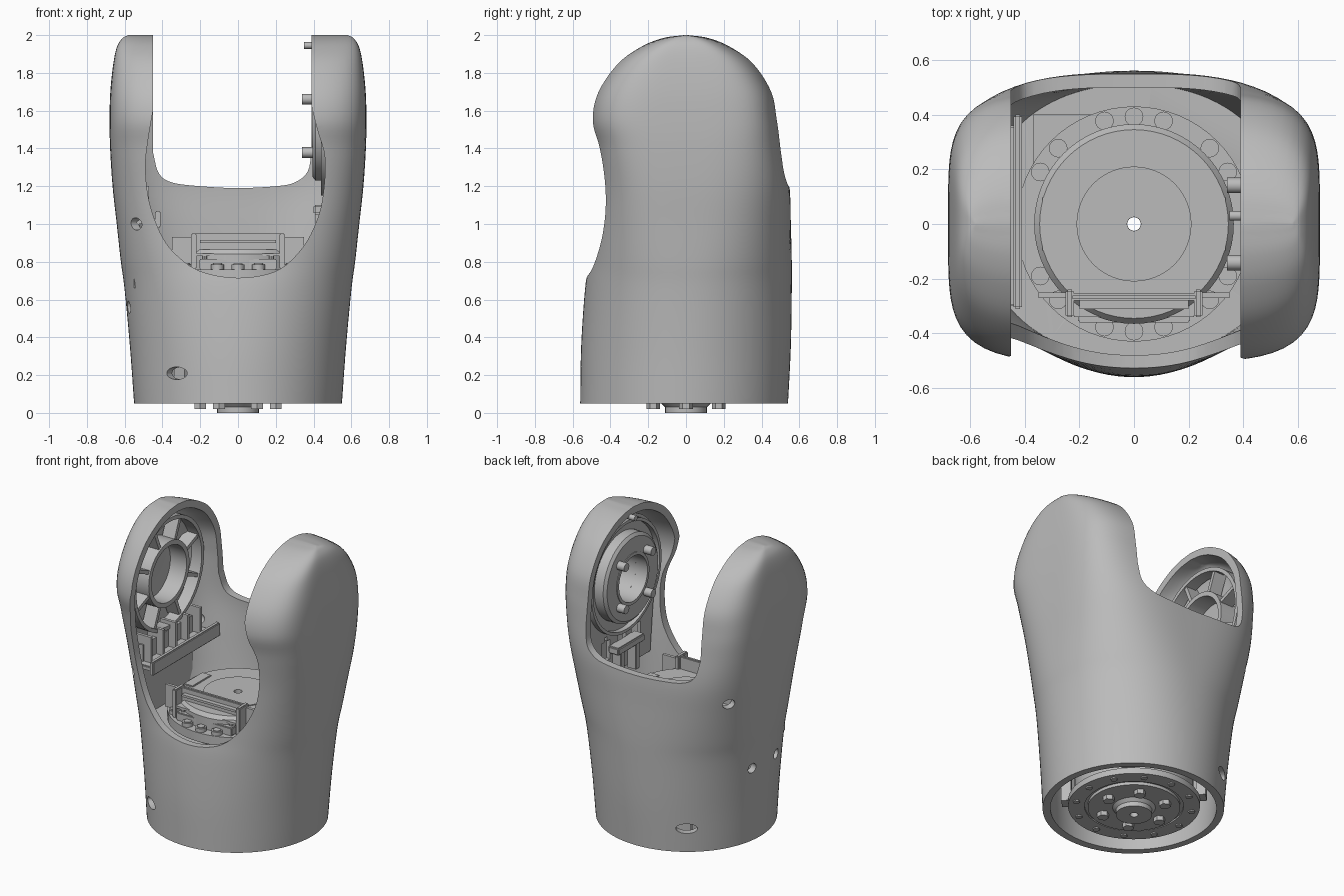
import bpy, bmesh, math
from mathutils import Matrix, Vector

if "Cube" in bpy.data.objects:
    bpy.data.objects.remove(bpy.data.objects["Cube"])

grey = bpy.data.materials.new("satin grey")
grey.use_nodes = True
grey.diffuse_color = (0.5, 0.5, 0.5, 1)
grey.node_tree.nodes["Principled BSDF"].inputs["Base Color"].default_value = grey.diffuse_color

AXIS_Z = 1.52                     # height of the arm pivot
TO_X = Matrix.Rotation(math.pi / 2, 4, 'Y')


def make(name, bm):
    bmesh.ops.recalc_face_normals(bm, faces=bm.faces)
    mesh = bpy.data.meshes.new(name)
    bm.to_mesh(mesh)
    bm.free()
    mesh.materials.append(grey)
    ob = bpy.data.objects.new(name, mesh)
    bpy.context.collection.objects.link(ob)
    return ob


def activate(ob):
    bpy.ops.object.select_all(action='DESELECT')
    ob.select_set(True)
    bpy.context.view_layer.objects.active = ob


def smooth(ob, angle=32):
    activate(ob)
    bpy.ops.object.shade_smooth_by_angle(angle=math.radians(angle))
    return ob


def cut(ob, cutter):
    cutter.hide_render = True
    mod = ob.modifiers.new("cut", 'BOOLEAN')
    mod.operation, mod.solver, mod.object = 'DIFFERENCE', 'EXACT', cutter
    activate(ob)
    bpy.ops.object.modifier_apply(modifier=mod.name)
    bpy.data.objects.remove(cutter)


def spline(points, steps):
    """Smooth curve through the given points."""
    p = [Vector(q) for q in points]
    p = [2 * p[0] - p[1]] + p + [2 * p[-1] - p[-2]]
    out = []
    for a, b, c, d in zip(p, p[1:], p[2:], p[3:]):
        for i in range(steps):
            t = i / steps
            out.append(b + (c - a) * (t / 2) + (2 * a - 5 * b + 4 * c - d) * (t * t / 2)
                       + (3 * b - a - 3 * c + d) * (t ** 3 / 2))
    return out + [p[-2]]


def skin(name, rings, closed_loop=False):
    """Joins equal rings of points into a tube with caps, or into a closed ring."""
    bm = bmesh.new()
    rows = [[bm.verts.new(v) for v in ring] for ring in rings]
    pairs = list(zip(rows, rows[1:])) + ([(rows[-1], rows[0])] if closed_loop else [])
    for lo, hi in pairs:
        for j in range(len(lo)):
            k = (j + 1) % len(lo)
            bm.faces.new((lo[j], lo[k], hi[k], hi[j]))
    if not closed_loop:
        bm.faces.new(rows[0])
        bm.faces.new(rows[-1])
    return make(name, bm)


def lathe(name, profile, matrix=Matrix(), seg=64):
    """Turns a closed (radius, height) profile about z."""
    rings = []
    for i in range(seg):
        a = 2 * math.pi * i / seg
        rings.append([matrix @ Vector((r * math.cos(a), r * math.sin(a), h)) for r, h in profile])
    return smooth(skin(name, rings, True))


def tube(name, r0, r1, h0, h1, matrix=Matrix()):
    return lathe(name, [(r0, h0), (r1, h0), (r1, h1), (r0, h1)], matrix)


def box(name, lo, hi, matrix=Matrix(), bevel=0.0):
    bm = bmesh.new()
    bmesh.ops.create_cube(bm, size=1)
    lo, hi = Vector(lo), Vector(hi)
    for v in bm.verts:
        v.co = (lo + hi) / 2 + Vector(a * b for a, b in zip(v.co, hi - lo))
    if bevel:
        bmesh.ops.bevel(bm, geom=bm.edges[:], offset=bevel, segments=2, affect='EDGES')
    bm.transform(matrix)
    return make(name, bm)


def pins(name, spots, radius, length, matrix=Matrix(), seg=16):
    """Several round pins standing on the given spots."""
    bm = bmesh.new()
    for s in spots:
        bmesh.ops.create_cone(bm, cap_ends=True, segments=seg, radius1=radius, radius2=radius, depth=length,
                              matrix=matrix @ Matrix.Translation(s))
    return smooth(make(name, bm))


def circle(count, r, h, start=0.0):
    return [(r * math.cos(start + 2 * math.pi * i / count), r * math.sin(start + 2 * math.pi * i / count), h)
            for i in range(count)]


def section(z, xw, yf, yb, n, seg=112):
    ring = []
    for i in range(seg):
        c, s = math.cos(2 * math.pi * i / seg), math.sin(2 * math.pi * i / seg)
        r = (abs(c) ** n + abs(s) ** n) ** (-1 / n)
        ring.append((xw * r * c, (yb if s > 0 else yf) * r * s, z))
    return ring


# Outer shell: height, half width, front depth, back depth, squareness
stations = spline([(.05, .55, .56, .54, 2), (.35, .572, .555, .555, 2.05), (.65, .6, .535, .56, 2.2),
                   (.8, .62, .513, .56, 2.4), (1, .642, .488, .555, 2.8), (1.2, .664, .474, .548, 3.3),
                   (1.4, .677, .482, .515, 4), (1.55, .68, .505, .49, 4.5), (1.7, .676, .472, .46, 4.5),
                   (1.85, .66, .367, .362, 4.5), (1.94, .64, .24, .235, 4.5), (1.985, .61, .123, .12, 4.5),
                   (2, .58, .01, .01, 4.5)], 5)
shell = skin("shell", [section(*s) for s in stations])
inner = [section(AXIS_Z + (z - AXIS_Z) * .9 if z > AXIS_Z else z, w - .045, f * .91, b * .91, n)
         for z, w, f, b, n in stations]
inner.insert(0, [(x, y, -.1) for x, y, z in inner[0]])
cut(shell, skin("shell_hollow", inner))

# Open fork between the two arms, deeper at the front
front_edge = [(-.45, 1.6), (-.475, 1.45), (-.49, 1.3), (-.47, 1.12), (-.41, .95), (-.33, .84), (-.2, .75),
              (0, .715), (.2, .75), (.33, .86), (.41, 1), (.45, 1.15), (.46, 1.35), (.42, 1.5), (.39, 1.62)]
back_edge = [(-.45, 1.38), (-.42, 1.27), (-.35, 1.22), (-.2, 1.2), (0, 1.19), (.2, 1.2), (.3, 1.22),
             (.37, 1.28), (.39, 1.4)]
for edge, y0, y1 in ((front_edge, -1, 0), (back_edge, -.001, 1)):
    line = [(-.45, 2.2)] + [tuple(p) for p in spline(edge, 5)] + [(.39, 2.2)]
    cut(shell, skin("fork_cutter", [[(x, y, z) for x, z in line] for y in (y0, y1)]))

# Screw holes through the right half of the shell, front and back, the lowest ones wide
for x, y, z, wide in ((-.32, .45, .21, 2), (-.56, .36, 1.08, 1.2), (-.59, .13, .56, 1)):
    for side in (-1, 1):
        spot = Vector((x, y * side, 0))
        turn = spot.to_track_quat('Z', 'Y').to_matrix().to_4x4()
        spot.z = z if side > 0 or z < 1 else 1.0
        cut(shell, pins("hole_cutter", [(0, 0, 0)], .033, .24,
                        Matrix.Translation(spot) @ turn @ Matrix.Diagonal((wide, 1, 1, 1)), 24))
smooth(shell)

# Floor that closes the shell around the drive unit
smooth(skin("floor", [section(z, .57, .495, .52, 2.2) for z in (.63, .66)]))

# Drive unit standing in the base, with a bore down its middle
lathe("drive_unit", [(.025, 0), (.11, 0), (.11, .03), (.13, .05), (.28, .05), (.28, .07), (.3, .07), (.3, .06),
                     (.4, .06), (.4, .1), (.36, .1), (.36, .7), (.43, .7), (.43, .76), (.365, .76), (.365, .84),
                     (.345, .865), (.025, .865)])
bore = pins("bore_cutter", [(0, 0, .6)], .025, .4)
cut(bpy.data.objects["floor"], bore)
tube("cover_disc", .025, .21, .86, .871)
angles = [math.radians(a * s + t) for t in (90, 270) for a in (0, 16, 45, 61) for s in ((1, -1) if a else (1,))]
flange_spots = [(.392 * math.cos(a), .392 * math.sin(a), .77) for a in angles]
pins("flange_bolts", flange_spots, .024, .04, seg=12)
pins("flange_washers", flange_spots, .034, .03)
pins("output_bolts", circle(6, .2, .04), .036, .04, seg=6)
pins("base_bolts", circle(12, .355, .062), .022, .02, seg=6)
pins("hub_bolts", circle(6, .07, .006), .016, .012, seg=6)
for side in (-1, 1):
    box("cover_pad", (side * .3 - .035, -.1, .86), (side * .3 + .035, .1, .872), bevel=.004)
for i in range(4):
    box("base_strut", (.38, -.04, .1), (.44, .04, .64), Matrix.Rotation(math.pi / 4 + i * math.pi / 2, 4, 'Z'))
box("rear_ledge", (-.37, .2, .65), (0, .4, .715))

# Connector bracket in the front opening
box("bracket_back", (-.23, -.28, .78), (.23, -.255, .95), bevel=.006)
box("bracket_shelf", (-.22, -.34, .83), (.22, -.28, .845))
box("bracket_bar", (-.2, -.31, .90), (.2, -.28, .915))
for side in (-1, 1):
    cheek = sorted((side * .22, side * .25))
    box("bracket_cheek", (cheek[0], -.34, .76), (cheek[1], -.24, .95), bevel=.006)
    wing = sorted((side * .25, side * .35))
    box("bracket_wing", (wing[0], -.27, .78), (wing[1], -.25, .93))
    box("connector", (side * .11 - .095, -.36, .76), (side * .11 + .095, -.29, .815), bevel=.005)
    pins("connector_pins", [(side * .11 + (i - 1.5) * .045, -.325, .82) for i in range(4)], .014, .03, seg=10)

# Spoked wheel inside the right arm
right = Matrix.Translation((0, 0, AXIS_Z)) @ TO_X
tube("wheel_rim", .345, .37, -.59, -.51, right)
tube("wheel_hub", .185, .215, -.63, -.51, right)
for i in range(8):
    spoke = Matrix.Translation((0, 0, AXIS_Z)) @ Matrix.Rotation((i + .5) * math.pi / 4, 4, 'X')
    box("wheel_spoke", (-.61, -.012, .2), (-.52, .012, .36), spoke)

# Ribbed shelf below the wheel
box("rib_wall", (-.55, -.26, .66), (-.52, .26, 1.14))
box("rib_shelf", (-.57, -.3, 1.0), (-.41, .36, 1.03), bevel=.006)
box("rib_lip", (-.44, -.31, .98), (-.41, .4, 1.07), bevel=.006)
for i in range(5):
    y = -.24 + i * .13
    box("shelf_rib", (-.585, y - .01, 1.03), (-.47, y + .01, 1.2))

# Mounting plate inside the left arm
outline = [(.39 * math.cos(a), AXIS_Z + .39 * math.sin(a)) for a in (math.pi * i / 24 for i in range(25))]
outline += [(-.33, 1.2), (-.3, .9), (.36, .9), (.39, 1.2)]
plate = skin("mount_plate", [[(x, y, z) for y, z in outline] for x in (.475, .5)])
for y in (-.15, 0, .17):
    cut(plate, box("slot_cutter", (.4, y - .045, .98), (.6, y + .045, 1.17), bevel=.03))
cut(plate, pins("plate_bore_cutter", [(0, 0, .5)], .15, .3, right, 48))

lathe("mount_disc", [(.15, .395), (.27, .395), (.29, .41), (.29, .48), (.15, .48)], right)
tube("mount_bore", .15, .17, .39, .6, right)
tube("mount_groove_ring", .35, .37, .44, .48, right)
pins("mount_pegs", circle(4, .2, .37, math.pi / 4), .028, .06, right)
pins("top_peg", [(0, 0, 0)], .018, .07, Matrix.Translation((.385, .03, 1.945)) @ TO_X)
for y in (-.08, .08):
    box("left_rail", (.41, y - .02, .88), (.48, y + .02, 1.1), bevel=.005)
box("left_clamp", (.4, -.14, 1.05), (.48, .14, 1.1), bevel=.008)
